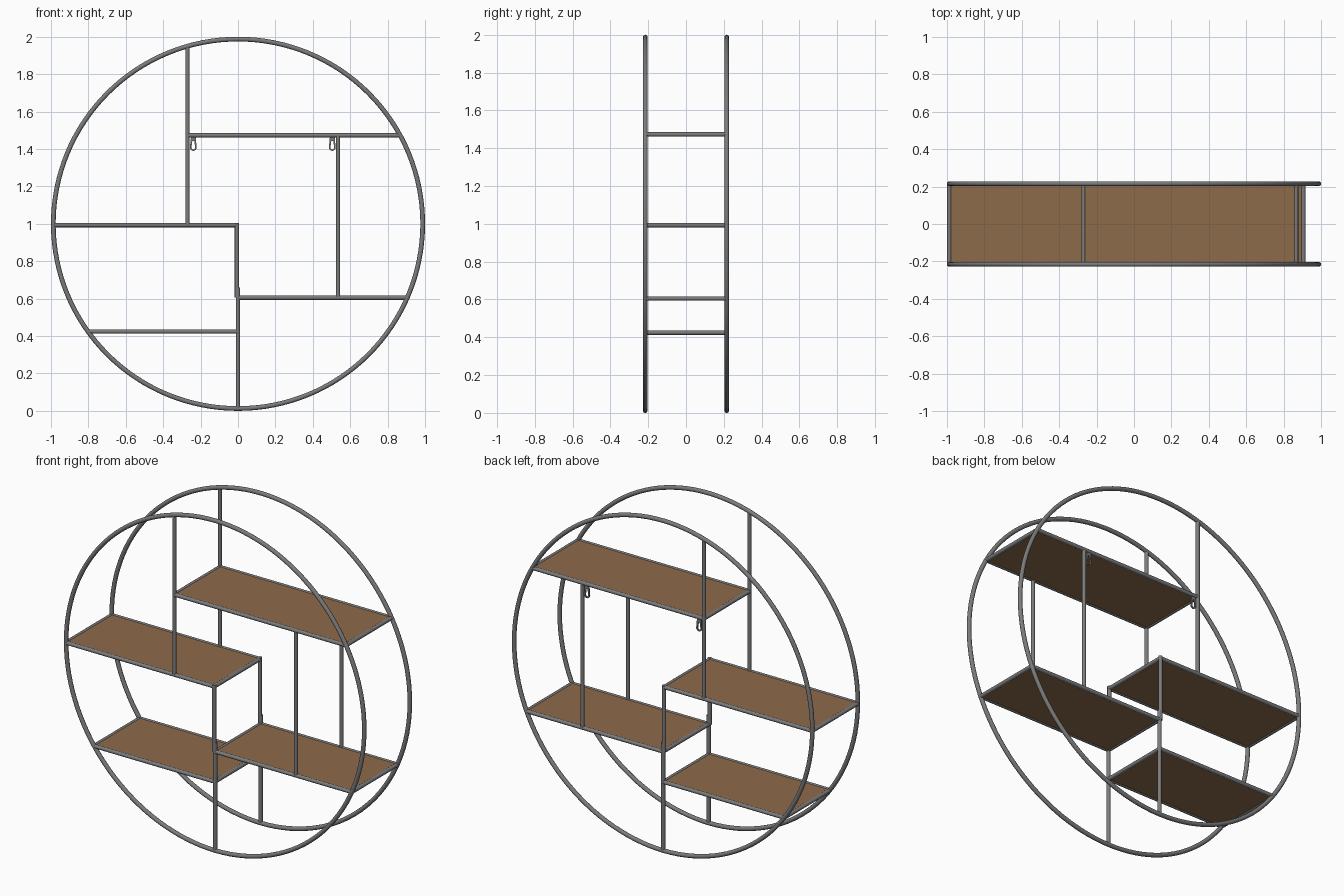
import bpy, bmesh, math
from mathutils import Vector

if "Cube" in bpy.data.objects:
    bpy.data.objects.remove(bpy.data.objects["Cube"])

def material(name, rgb):
    m = bpy.data.materials.new(name)
    m.diffuse_color = (*rgb, 1)
    m.use_nodes = True
    m.node_tree.nodes["Principled BSDF"].inputs["Base Color"].default_value = m.diffuse_color
    return m

METAL = material("grey metal", (0.2, 0.2, 0.2))
WOOD = material("brown wood", (0.27, 0.145, 0.07))
R = 0.0125          # tube radius
Y = 0.2155          # distance of each frame from the middle
RING = 1 - R        # ring centre-line radius

def finish(ob, mat, smooth=True):
    ob.data.materials.append(mat)
    if smooth:
        bpy.ops.object.select_all(action='DESELECT')
        ob.select_set(True)
        bpy.context.view_layer.objects.active = ob
        bpy.ops.object.shade_smooth_by_angle(angle=math.radians(50))
    return ob

def tube(name, a, b, r=R * 0.92):
    a, b = Vector(a), Vector(b)
    d = b - a
    bpy.ops.mesh.primitive_cylinder_add(vertices=16, radius=r, depth=d.length, location=(a + b) / 2)
    ob = bpy.context.object
    ob.name = name
    ob.rotation_euler = d.to_track_quat('Z', 'Y').to_euler()
    return finish(ob, METAL)

def edge_x(z):
    """Half width of the ring at height z."""
    return math.sqrt(RING ** 2 - (z - 1) ** 2)

# shelves: name, height, left end, right end
shelves = [
    ("top_shelf", 1.473, -0.27, edge_x(1.473)),
    ("middle_left_shelf", 0.993, -edge_x(0.993), -0.006),
    ("middle_right_shelf", 0.605, 0.0, edge_x(0.605)),
    ("bottom_shelf", 0.424, -edge_x(0.424), -0.002),
]
# uprights: name, x, bottom, top
uprights = [
    ("upper_left_upright", -0.27, 0.993, 1 + math.sqrt(RING ** 2 - 0.27 ** 2)),
    ("right_upright", 0.535, 0.605, 1.473),
    ("centre_upper_upright", -0.006, 0.605, 0.993 + R * 0.9),
    ("centre_lower_upright", 0.0, R, 0.66),
]

# front and back frames
for side, y in (("front", -Y), ("back", Y)):
    bpy.ops.mesh.primitive_torus_add(major_segments=128, minor_segments=16, major_radius=RING,
                                     minor_radius=R, location=(0, y, 1), rotation=(math.pi / 2, 0, 0))
    ring = bpy.context.object
    ring.name = side + "_ring"
    finish(ring, METAL)
    for name, x, z0, z1 in uprights:
        tube(f"{side}_{name}", (x, y, z0), (x, y, z1))
    for name, z, x0, x1 in shelves:
        tube(f"{side}_{name}_rail", (x0, y, z), (x1, y, z))

# shelf boards and their end rails
for name, z, x0, x1 in shelves:
    for end, x in (("left", x0), ("right", x1)):
        tube(f"{name}_{end}_end_rail", (x, -Y, z), (x, Y, z))
    bpy.ops.mesh.primitive_cube_add(size=1, location=((x0 + x1) / 2, 0, z))
    board = bpy.context.object
    board.name = name + "_board"
    board.scale = (x1 - x0 - 0.01, 2 * Y - 0.01, 0.014)
    finish(board, WOOD, False)

# wall hangers: flat teardrop loops under the top back rail
def hanger(name, x, z_top):
    def outline(w, low, top, narrow):
        pts = [(w * math.cos(t), low + w * math.sin(t))
               for t in (math.pi + math.pi * i / 12 for i in range(13))]
        return pts + [(narrow, top), (-narrow, top)]
    n = 15
    outer = outline(0.018, -0.056, 0.0, 0.013)
    inner = outline(0.010, -0.056, -0.02, 0.005)
    bm = bmesh.new()
    rows = [[bm.verts.new((px, dy, pz)) for px, pz in loop]
            for loop, dy in ((outer, -0.004), (inner, -0.004), (inner, 0.004), (outer, 0.004))]
    for k in range(4):
        a, b = rows[k], rows[(k + 1) % 4]
        for i in range(n):
            j = (i + 1) % n
            bm.faces.new((a[i], a[j], b[j], b[i]))
    bmesh.ops.recalc_face_normals(bm, faces=bm.faces)
    me = bpy.data.meshes.new(name)
    bm.to_mesh(me)
    bm.free()
    ob = bpy.data.objects.new(name, me)
    ob.location = (x, Y, z_top)
    bpy.context.collection.objects.link(ob)
    finish(ob, METAL, False)

hanger("left_hanger", -0.239, 1.464)
hanger("right_hanger", 0.504, 1.464)
